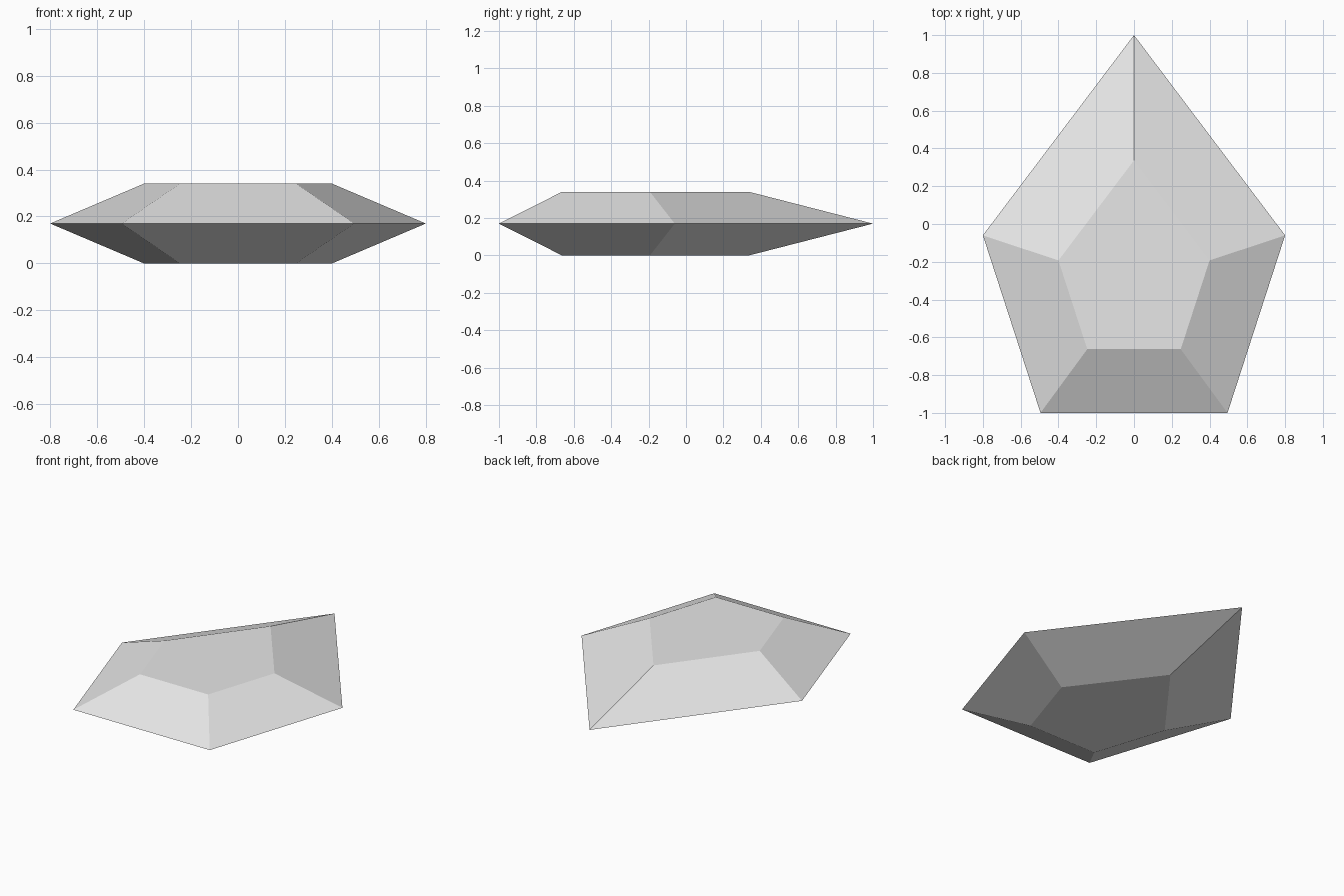
import bpy
import bmesh

cube = bpy.data.objects.get("Cube")
if cube:
    bpy.data.objects.remove(cube, do_unlink=True)

# Pentagonal girdle outline and the heights of the cut stone
OUTLINE = [(0, 1), (-0.8, -0.06), (-0.495, -1), (0.495, -1), (0.8, -0.06)]
HEIGHT = 0.34
TABLE_SCALE = 0.5
TABLE_SHIFT = -0.163

stone = bpy.data.materials.new("pale_grey")
stone.use_nodes = True
colour = (0.8, 0.8, 0.8, 1)
stone.diffuse_color = colour
stone.node_tree.nodes["Principled BSDF"].inputs["Base Color"].default_value = colour


def ring(bm, z, scale=1, shift=0):
    """Add one scaled copy of the outline at height z."""
    return [bm.verts.new((x * scale, y * scale + shift, z)) for x, y in OUTLINE]


def bridge(bm, lower, upper):
    """Join two rings with flat facets."""
    for i in range(len(lower)):
        j = (i + 1) % len(lower)
        bm.faces.new((lower[i], lower[j], upper[j], upper[i]))


# Faceted stone: bottom table, wide girdle, top table
bm = bmesh.new()
bottom = ring(bm, 0, TABLE_SCALE, TABLE_SHIFT)
girdle = ring(bm, HEIGHT / 2)
top = ring(bm, HEIGHT, TABLE_SCALE, TABLE_SHIFT)
bridge(bm, bottom, girdle)
bridge(bm, girdle, top)
bm.faces.new(bottom)
bm.faces.new(top)
bmesh.ops.recalc_face_normals(bm, faces=bm.faces)

mesh = bpy.data.meshes.new("faceted_stone")
bm.to_mesh(mesh)
bm.free()
mesh.materials.append(stone)
gem = bpy.data.objects.new("faceted_stone", mesh)
bpy.context.collection.objects.link(gem)
